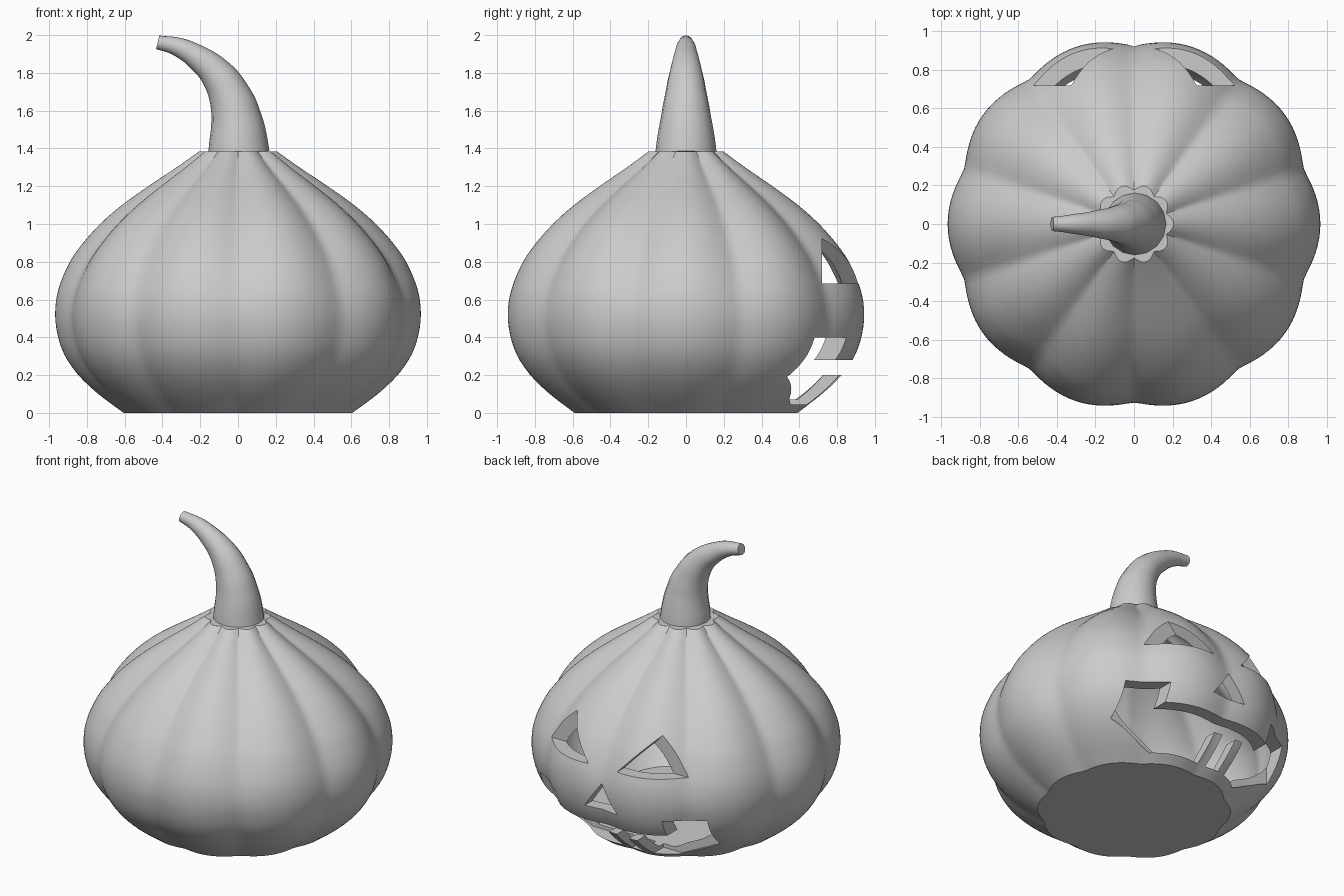
import bpy, bmesh, math

if "Cube" in bpy.data.objects:
    bpy.data.objects.remove(bpy.data.objects["Cube"])

skin = bpy.data.materials.new("plain_grey")
skin.diffuse_color = (0.6, 0.6, 0.6, 1)
skin.use_nodes = True
skin.node_tree.nodes["Principled BSDF"].inputs["Base Color"].default_value = skin.diffuse_color

LOBES, SEGS = 10, 160
PROFILE = [(0, .605), (.1, .74), (.2, .845), (.3, .915), (.4, .952), (.52, .968),
           (.65, .952), (.8, .89), (.9, .82), (1.0, .73), (1.1, .615),
           (1.2, .475), (1.3, .325), (1.385, .205)]


def radius(z):
    """Smooth interpolation of the body profile at height z."""
    n = len(PROFILE)
    i = max(k for k in range(n - 1) if PROFILE[k][0] <= z + 1e-9)
    slope = lambda k: ((PROFILE[min(k + 1, n - 1)][1] - PROFILE[max(k - 1, 0)][1]) /
                       (PROFILE[min(k + 1, n - 1)][0] - PROFILE[max(k - 1, 0)][0]))
    (z0, r0), (z1, r1) = PROFILE[i], PROFILE[i + 1]
    h = z1 - z0
    t = (z - z0) / h
    return ((2*t**3 - 3*t**2 + 1) * r0 + (t**3 - 2*t**2 + t) * h * slope(i) +
            (3*t**2 - 2*t**3) * r1 + (t**3 - t**2) * h * slope(i + 1))


def mesh_object(name, bm):
    bmesh.ops.recalc_face_normals(bm, faces=bm.faces)
    me = bpy.data.meshes.new(name)
    bm.to_mesh(me)
    bm.free()
    ob = bpy.data.objects.new(name, me)
    bpy.context.collection.objects.link(ob)
    me.materials.append(skin)
    return ob


def lobed_solid(name, z_low, z_high, inset, rows=40):
    """Closed ribbed body between two heights, inset from the outer skin."""
    bm = bmesh.new()
    rings = []
    for j in range(rows + 1):
        z = z_low + (z_high - z_low) * j / rows
        depth = .045 + .11 * max(0, (z - .5) / .885) ** 1.3
        ring = []
        for k in range(SEGS):
            a = 2 * math.pi * k / SEGS
            bulge = math.sqrt(math.cos(a * LOBES / 2) ** 2 + .01)
            r = (radius(z) - inset) * (1 - depth * (1 - min(bulge, 1)))
            ring.append(bm.verts.new((r * math.cos(a), r * math.sin(a), z)))
        rings.append(ring)
    for low, high in zip(rings, rings[1:]):
        for k in range(SEGS):
            m = (k + 1) % SEGS
            bm.faces.new((low[k], low[m], high[m], high[k]))
    bm.faces.new(rings[0])
    bm.faces.new(rings[-1])
    return mesh_object(name, bm)


def prism(name, outline, y_back, y_front=1.2):
    """Extrude an x-z outline along y."""
    bm = bmesh.new()
    face = bm.faces.new([bm.verts.new((x, y_back, z)) for x, z in outline])
    ext = bmesh.ops.extrude_face_region(bm, geom=[face])["geom"]
    verts = [v for v in ext if isinstance(v, bmesh.types.BMVert)]
    bmesh.ops.translate(bm, verts=verts, vec=(0, y_front - y_back, 0))
    return mesh_object(name, bm)


# hollow ribbed body and the face cut through its wall
body = lobed_solid("pumpkin_body", 0, 1.385, 0)
mouth = [(.64, .4), (.41, .4), (.41, .28), (-.41, .28), (-.41, .4), (-.64, .4),
         (-.64, .19), (-.34, .045),
         (-.2, .045), (-.2, .2), (-.14, .2), (-.14, .045),   # first tooth
         (-.04, .045), (-.04, .2), (.02, .2), (.02, .045),   # second tooth
         (.34, .045), (.64, .19)]
cutters = [lobed_solid("cavity_cutter", .07, 1.3, .09, 32),
           prism("mouth_cutter", mouth, .53),
           prism("nose_cutter", [(-.125, .4), (.125, .4), (0, .58)], .7)]
for s in (-1, 1):
    cutters.append(prism("eye_cutter", [(s*.11, .685), (s*.57, .685), (s*.34, .94)], .72))

for c in cutters:
    c.hide_render = True
    mod = body.modifiers.new(c.name, 'BOOLEAN')
    mod.operation = 'DIFFERENCE'
    mod.solver = 'EXACT'
    mod.object = c
graph = bpy.context.evaluated_depsgraph_get()
cut_mesh = bpy.data.meshes.new_from_object(body.evaluated_get(graph))
body.modifiers.clear()
body.data = cut_mesh
for c in cutters:
    bpy.data.objects.remove(c)

# curved tapering stem: x, z, thickness along its path
PATH = [(.005, 1.375, .162), (-.006, 1.54, .138), (-.04, 1.67, .114), (-.11, 1.79, .09),
        (-.215, 1.882, .067), (-.32, 1.938, .05), (-.425, 1.962, .037)]
curve = bpy.data.curves.new("stem", 'CURVE')
curve.dimensions = '3D'
curve.bevel_depth = 1
curve.bevel_resolution = 6
curve.use_fill_caps = True
curve.resolution_u = 6
spline = curve.splines.new('BEZIER')
spline.radius_interpolation = 'CARDINAL'
spline.bezier_points.add(len(PATH) - 1)
for p, (x, z, r) in zip(spline.bezier_points, PATH):
    p.co = (x, 0, z)
    p.radius = r
    p.handle_left_type = p.handle_right_type = 'AUTO'
stem = bpy.data.objects.new("stem", curve)
bpy.context.collection.objects.link(stem)
curve.materials.append(skin)

bpy.ops.object.select_all(action='DESELECT')
stem.select_set(True)
bpy.context.view_layer.objects.active = stem
bpy.ops.object.convert(target='MESH')
stem = bpy.context.view_layer.objects.active

# smooth skin with crisp cut edges
body.select_set(True)
stem.select_set(True)
bpy.ops.object.shade_smooth_by_angle(angle=math.radians(32))
